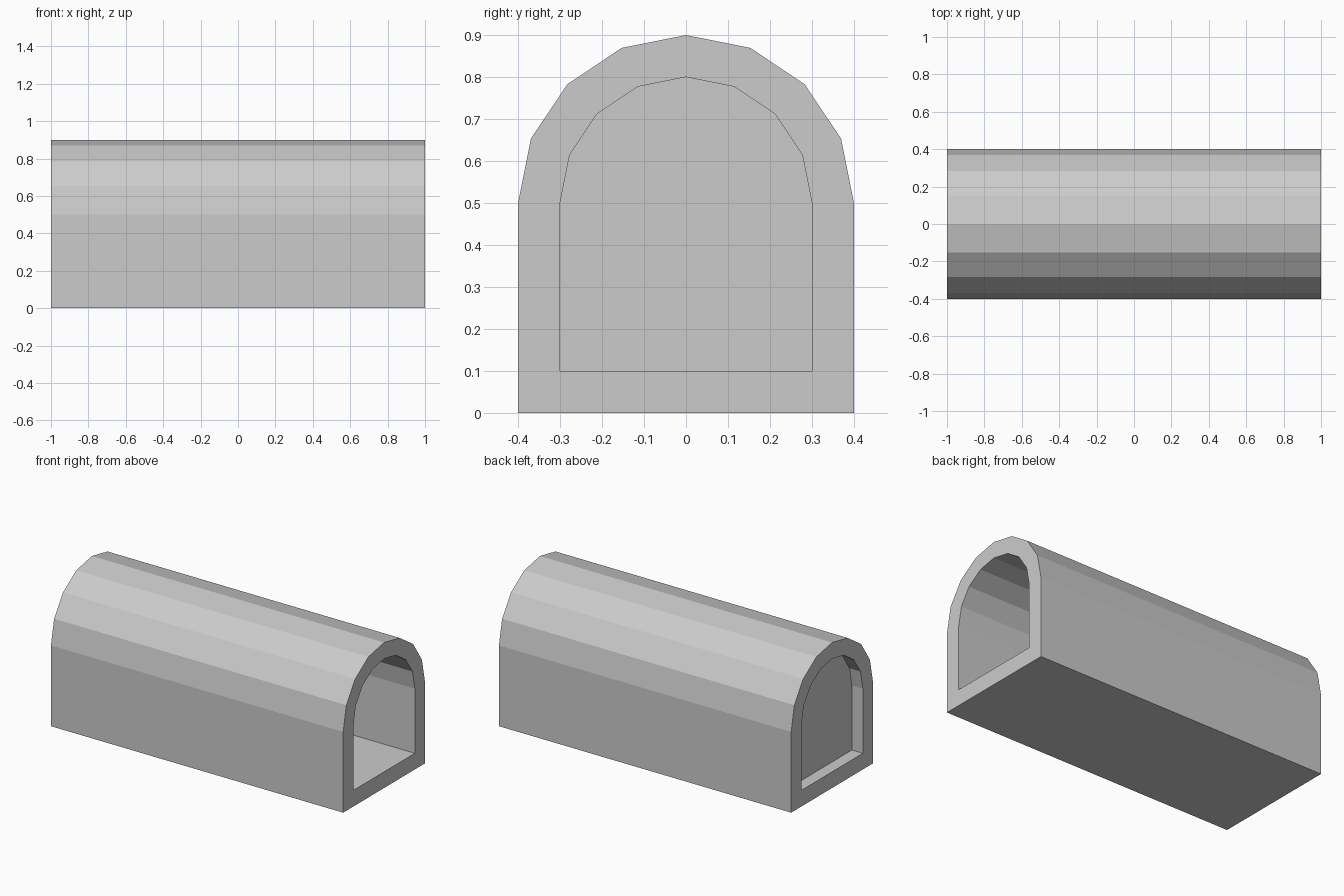
import bpy, bmesh
from math import cos, sin, pi

if "Cube" in bpy.data.objects:
    bpy.data.objects.remove(bpy.data.objects["Cube"])


def arch(radius, base):
    """Arch outline in y-z: flat base, straight sides, eight-segment round top."""
    top = [(radius * cos(pi * i / 8), 0.5 + radius * sin(pi * i / 8)) for i in range(9)]
    return top + [(-radius, base), (radius, base)]


def finish(bm, name):
    bmesh.ops.recalc_face_normals(bm, faces=bm.faces[:])
    mesh = bpy.data.meshes.new(name)
    bm.to_mesh(mesh)
    bm.free()
    obj = bpy.data.objects.new(name, mesh)
    bpy.context.collection.objects.link(obj)
    return obj


def ring(bm, profile, x):
    return [bm.verts.new((x, y, z)) for y, z in profile]


def bridge(bm, a, b):
    n = len(a)
    for i in range(n):
        j = (i + 1) % n
        bm.faces.new((a[i], a[j], b[j], b[i]))


outer, inner = arch(0.4, 0.0), arch(0.3, 0.1)

# Hollow tunnel shell, open at both ends
bm = bmesh.new()
rings = [ring(bm, p, x) for p, x in ((outer, -1), (outer, 1), (inner, 1), (inner, -1))]
for k in range(4):
    bridge(bm, rings[k], rings[(k + 1) % 4])
finish(bm, "tunnel_shell")

# Thin end wall recessed into the left opening
bm = bmesh.new()
a, b = ring(bm, inner, -0.925), ring(bm, inner, -0.875)
bridge(bm, a, b)
bm.faces.new(a)
bm.faces.new(b)
finish(bm, "end_wall")
